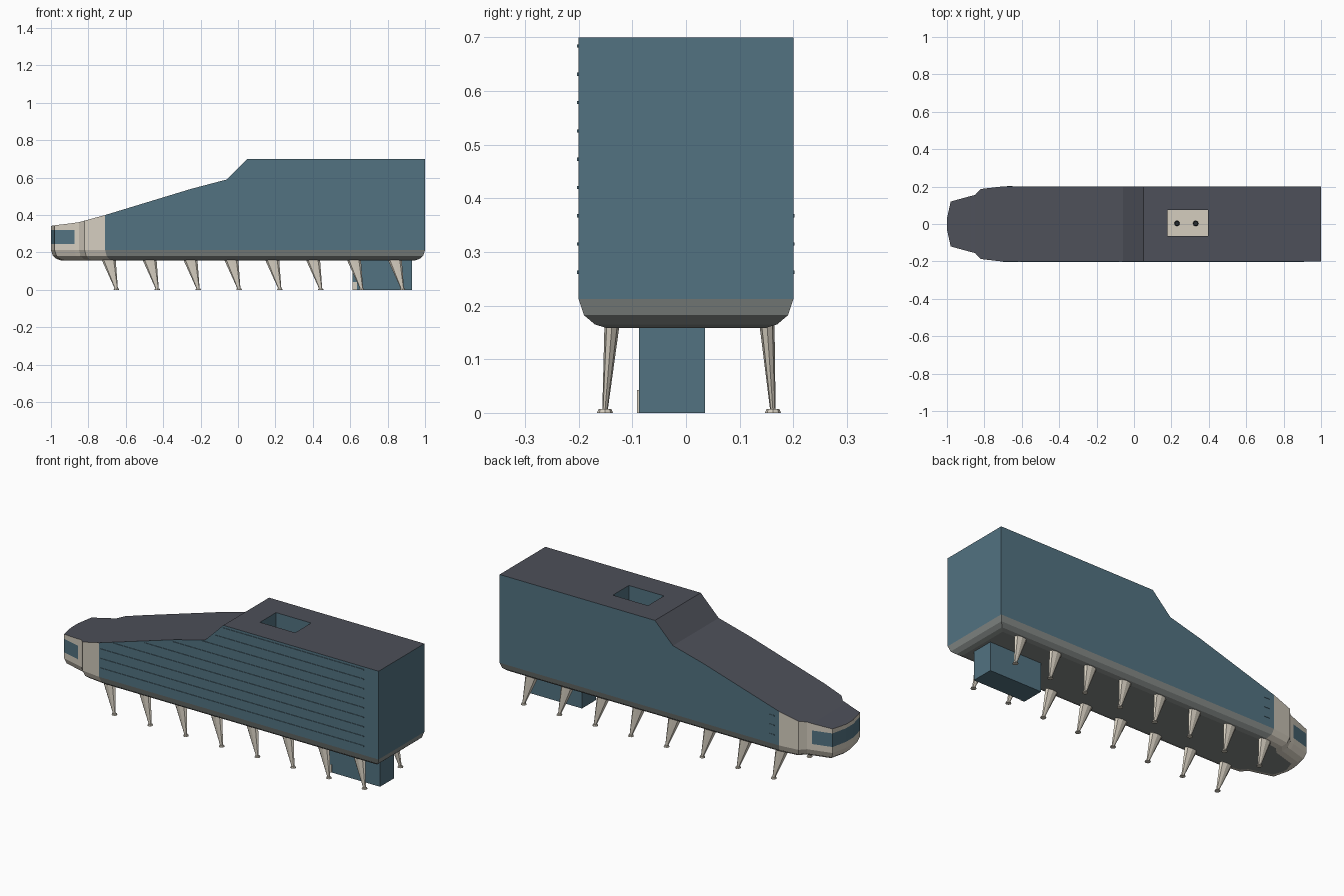
import bpy, bmesh
from mathutils import Vector

if "Cube" in bpy.data.objects:
    bpy.data.objects.remove(bpy.data.objects["Cube"])

def mat(name, c):
    m = bpy.data.materials.new(name)
    m.diffuse_color = (*c, 1)
    m.use_nodes = True
    m.node_tree.nodes["Principled BSDF"].inputs["Base Color"].default_value = m.diffuse_color
    return m

BLUE = mat("blue", (0.085, 0.17, 0.22))
CREAM = mat("cream", (0.66, 0.61, 0.52))
ROOF = mat("roof_grey", (0.075, 0.08, 0.10))
GREY = mat("underside_grey", (0.24, 0.26, 0.25))
DARK = mat("dark", (0.02, 0.025, 0.03))

def finish(name, bm, mats):
    bmesh.ops.remove_doubles(bm, verts=bm.verts, dist=1e-5)
    bmesh.ops.recalc_face_normals(bm, faces=bm.faces)
    me = bpy.data.meshes.new(name)
    bm.to_mesh(me)
    bm.free()
    for m in mats:
        me.materials.append(m)
    ob = bpy.data.objects.new(name, me)
    bpy.context.collection.objects.link(ob)
    return ob

def box(name, lo, hi, m):
    bm = bmesh.new()
    bmesh.ops.create_cube(bm, size=1)
    for v in bm.verts:
        v.co = Vector(((v.co[i] + 0.5) * (hi[i] - lo[i]) + lo[i]) for i in range(3))
    return finish(name, bm, [m])

# Hull: half plan outline (x, half width, roof height), lofted through layers
STATIONS = [(-1, 0.03, 0.342), (-0.98, 0.12, 0.345), (-0.875, 0.149, 0.358),
            (-0.85, 0.155, 0.362), (-0.82, 0.187, 0.37), (-0.71, 0.2, 0.40),
            (-0.25, 0.2, 0.54), (-0.06, 0.2, 0.59), (0.05, 0.2, 0.70),
            (0.18, 0.2, 0.70), (0.395, 0.2, 0.70), (1, 0.2, 0.70)]
LAYERS = [(0.158, 0.052), (0.165, 0.03), (0.182, 0.01), (0.212, 0), (0.245, 0), (0.32, 0)]
WELL_Y = (-0.065, 0.075)
bm = bmesh.new()

def quad(pts, mi):
    f = bm.faces.new([bm.verts.new(p) for p in pts])
    f.material_index = mi

def column(i, side):
    x, y, top = STATIONS[i]
    col = [(x * (1 - d), side * max(y - d, 0.012), z) for z, d in LAYERS]
    return col + [(x, side * y, top)]

def side_mat(k, i):
    if k == 4 and i < 2:
        return 0
    return 1 if i < 5 else (3 if k < 3 else 0)

n = len(STATIONS)
for i in range(n - 1):
    for s in (-1, 1):
        a, b = column(i, s), column(i + 1, s)
        for k in range(len(LAYERS)):
            quad([a[k], b[k], b[k + 1], a[k + 1]], side_mat(k, i))
    a, b, c, d = column(i, -1), column(i + 1, -1), column(i + 1, 1), column(i, 1)
    quad([a[0], b[0], c[0], d[0]], 3)
    if STATIONS[i][0] == 0.18:
        # roof split around the open well
        x0, x1 = 0.18, 0.395
        y0, y1 = WELL_Y
        quad([(x0, -0.2, 0.7), (x1, -0.2, 0.7), (x1, y0, 0.7), (x0, y0, 0.7)], 2)
        quad([(x0, y1, 0.7), (x1, y1, 0.7), (x1, 0.2, 0.7), (x0, 0.2, 0.7)], 2)
        rim = [(x0, y0), (x1, y0), (x1, y1), (x0, y1)]
        for j in range(4):
            p, q = rim[j], rim[(j + 1) % 4]
            quad([(*p, 0.7), (*q, 0.7), (*q, 0.56), (*p, 0.56)], 0)
        quad([(*p, 0.56) for p in rim], 1)
        # fill the strips beside the well on neighbouring stations
    else:
        quad([a[-1], b[-1], c[-1], d[-1]], 2)
# nose tip and rear wall
for i, cream in ((0, True), (n - 1, False)):
    a, b = column(i, -1), column(i, 1)
    for k in range(len(LAYERS)):
        mi = (0 if k == 4 else 1) if cream else (3 if k < 3 else 0)
        quad([a[k], b[k], b[k + 1], a[k + 1]], mi)
finish("hull", bm, [BLUE, CREAM, ROOF, GREY])

# Two small fittings on the floor of the roof well
for i, x in enumerate((0.23, 0.33)):
    bm = bmesh.new()
    bmesh.ops.create_cone(bm, cap_ends=True, segments=8, radius1=0.015, radius2=0.012, depth=0.03)
    bmesh.ops.translate(bm, vec=(x, 0.003, 0.575), verts=bm.verts)
    finish(f"well_fitting_{i + 1}", bm, [DARK])

# Thin horizontal slats on the front side, starting under the sloping roof
for i, x in enumerate((-0.7, -0.7, -0.7, -0.62, -0.43, -0.26, -0.08, 0.0, 0.05)):
    z = 0.262 + i * 0.0527
    box(f"side_slat_{i + 1}", (x, -0.203, z - 0.003), (0.91, -0.199, z + 0.003), BLUE)
# Short marks on the back side near the nose
for i in range(3):
    z = 0.262 + i * 0.0527
    box(f"back_mark_{i + 1}", (-0.68, 0.199, z - 0.003), (-0.65, 0.202, z + 0.003), BLUE)

# Box under the rear with a small panel
box("under_box", (0.612, -0.088, 0), (0.93, 0.035, 0.165), BLUE)
box("under_box_panel", (0.613, -0.091, 0), (0.635, -0.087, 0.043), CREAM)

# Legs: tapered cones leaning to a small foot plate
def leg(name, top, foot):
    bm = bmesh.new()
    bmesh.ops.create_cone(bm, cap_ends=True, segments=8, radius1=1, radius2=1, depth=2)
    for v in bm.verts:
        c, rx, ry = (top, 0.038, 0.014) if v.co.z > 0 else (foot, 0.008, 0.005)
        v.co = Vector((c[0] + v.co.x * rx, c[1] + v.co.y * ry, c[2]))
    r = bmesh.ops.create_cone(bm, cap_ends=True, segments=8, radius1=0.015, radius2=0.012, depth=0.007)
    bmesh.ops.translate(bm, vec=(foot[0], foot[1], 0.0035), verts=r["verts"])
    finish(name, bm, [CREAM])

for i in range(8):
    x = -0.692 + i * 0.2185
    leg(f"front_leg_{i + 1}", (x, -0.138, 0.163), (x + 0.042, -0.151, 0.004))
    leg(f"back_leg_{i + 1}", (x, 0.151, 0.163), (x + 0.042, 0.162, 0.004))
